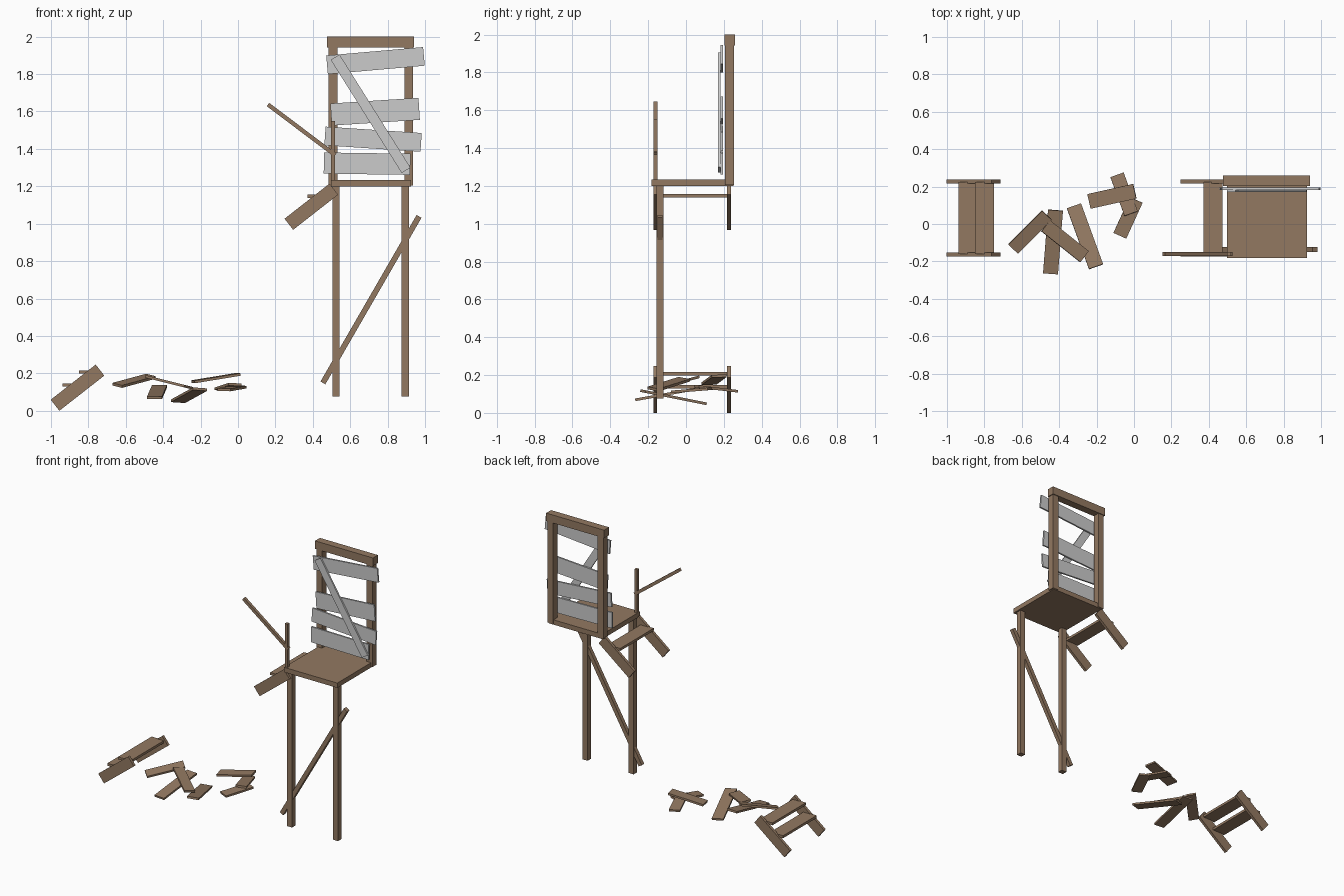
import bpy
from math import radians, cos, sin
from mathutils import Matrix, Vector

if "Cube" in bpy.data.objects:
    bpy.data.objects.remove(bpy.data.objects["Cube"])

wood = bpy.data.materials.new("wood")
wood.diffuse_color = (0.29, 0.19, 0.12, 1)
wood.use_nodes = True
wood.node_tree.nodes["Principled BSDF"].inputs["Base Color"].default_value = wood.diffuse_color


def block(name, center, size, rot=None, mat=wood):
    """Box of a given size, turned by a matrix."""
    bpy.ops.mesh.primitive_cube_add(size=1)
    ob = bpy.context.object
    ob.name = name
    rot = rot.to_4x4() if rot else Matrix()
    ob.matrix_world = Matrix.Translation(center) @ rot @ Matrix.Diagonal((*size, 1))
    if mat:
        ob.data.materials.append(mat)
    return ob


def span(name, x, y, z):
    """Upright box from its limits on each axis."""
    lim = (x, y, z)
    return block(name, [(a + b) / 2 for a, b in lim], [b - a for a, b in lim])


def tilt(deg):
    """Turn in the front plane, positive rises toward +x."""
    return Matrix.Rotation(-radians(deg), 3, 'Y')


def loose_plank(name, center, length, width, yaw, sx, sy):
    """Plank lying with slopes sx, sy."""
    n = Vector((-sx, -sy, 1)).normalized()
    c, s = cos(radians(yaw)), sin(radians(yaw))
    u = Vector((c, s, c * sx + s * sy))
    stretch = u.length
    u.normalize()
    rot = Matrix((u, n.cross(u), n)).transposed()
    block(name, center, (length * stretch, width, 0.014), rot)


# Seat, back frame and front legs
span("seat", (0.497, 0.925), (-0.182, 0.25), (1.2, 1.235))
for side, x in (("left", 0.508), ("right", 0.912)):
    span(f"{side}_back_post", (x - 0.023, x + 0.023), (0.206, 0.254), (1.205, 1.945))
span("top_rail", (0.476, 0.941), (0.204, 0.26), (1.942, 2.0))
for side, x in (("left", 0.524), ("right", 0.893)):
    span(f"{side}_front_leg", (x - 0.02, x + 0.02), (-0.157, -0.119), (0.075, 1.2))
block("leg_brace", (0.711, -0.137, 0.594), (1.028, 0.028, 0.03), tilt(60))

# Broken armrest
span("arm_post", (0.497, 0.519), (-0.172, -0.15), (1.2, 1.55))
block("broken_arm", (0.34, -0.161, 1.502), (0.45, 0.021, 0.022), tilt(-37))

# Grey back slats: x, z, length, width, angle
slats = [(0.735, 1.872, 0.52, 0.1, 5), (0.733, 1.599, 0.472, 0.118, 3.7),
         (0.722, 1.452, 0.515, 0.1, -3.8), (0.69, 1.321, 0.462, 0.113, -0.8)]
for i, (x, z, l, w, a) in enumerate(slats):
    block(f"back_slat_{i + 1}", (x, 0.189, z), (l, 0.012, w), tilt(a), None)
block("diagonal_slat", (0.709, 0.176, 1.588), (0.714, 0.012, 0.055), tilt(-57.9), None)

# Broken stair pieces: side boards plus treads (x offset, z offset of centre)
stairs = [("hanging", 0.392, 1.091, [(0.03, 0.056)]),
          ("fallen", -0.858, 0.1235, [(-0.028, 0.014), (0.058, 0.084)])]
for name, x, z, treads in stairs:
    for side, y in (("front", -0.163), ("back", 0.227)):
        block(f"{name}_stair_{side}_side", (x, y, z), (0.305, 0.02, 0.075), tilt(38))
    for i, (dx, dz) in enumerate(treads):
        block(f"{name}_stair_tread_{i + 1}", (x + dx, 0.032, z + dz), (0.102, 0.385, 0.018))

# Loose planks: centre, length, width, yaw, slope x, slope y
planks = [((-0.556, -0.043, 0.160), 0.255, 0.072, 45, 0, 0.27),
          ((-0.433, -0.096, 0.100), 0.34, 0.08, 85.5, 0, 0.18),
          ((-0.369, -0.092, 0.152), 0.265, 0.075, -38.5, -0.25, 0),
          ((-0.262, -0.066, 0.083), 0.345, 0.08, -70, 0, -0.2),
          ((-0.118, 0.148, 0.175), 0.25, 0.08, 12.5, 0.15, 0.06),
          ((-0.053, 0.159, 0.128), 0.22, 0.075, -70, 0, -0.12),
          ((-0.032, 0.033, 0.120), 0.21, 0.075, 65.5, 0, 0.08)]
for i, p in enumerate(planks):
    loose_plank(f"loose_plank_{i + 1}", *p)
